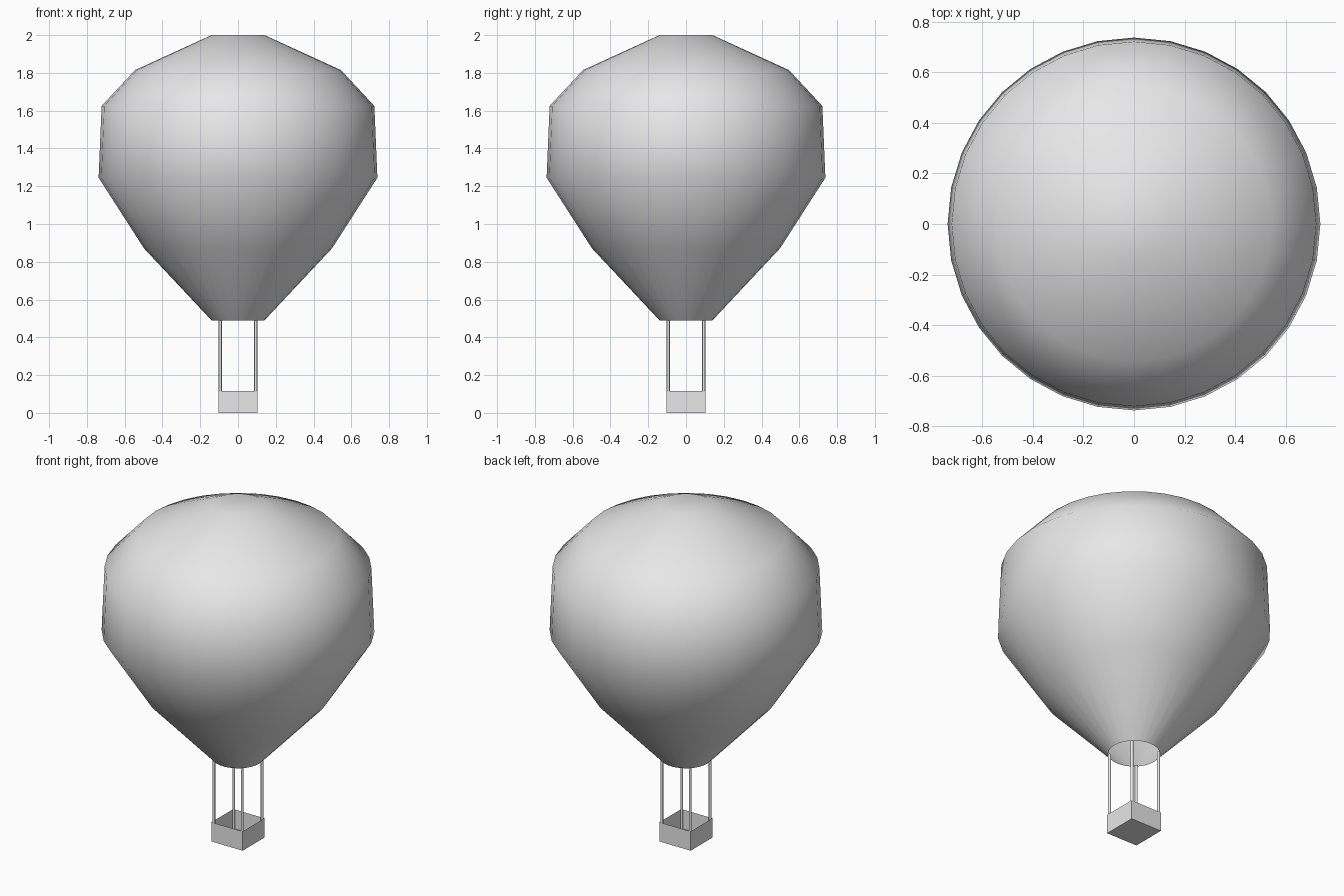
import bpy, bmesh, math

if "Cube" in bpy.data.objects:
    bpy.data.objects.remove(bpy.data.objects["Cube"])

grey = bpy.data.materials.new("light_grey")
grey.diffuse_color = (0.8, 0.8, 0.8, 1)
grey.use_nodes = True
grey.node_tree.nodes["Principled BSDF"].inputs["Base Color"].default_value = grey.diffuse_color


def make_object(name, bm, smooth=False):
    bmesh.ops.recalc_face_normals(bm, faces=bm.faces[:])
    mesh = bpy.data.meshes.new(name)
    for f in bm.faces:
        f.smooth = smooth
    bm.to_mesh(mesh)
    bm.free()
    mesh.materials.append(grey)
    obj = bpy.data.objects.new(name, mesh)
    bpy.context.collection.objects.link(obj)
    return obj


# Envelope: lathed profile (radius, height), open mouth, closed crown
SIDES = 32
profile = [(0.14, 0.49), (0.497, 0.87), (0.738, 1.245),
           (0.722, 1.625), (0.545, 1.815), (0.14, 2.0)]
bm = bmesh.new()
rings = [[bm.verts.new((r * math.cos(math.tau * i / SIDES),
                        r * math.sin(math.tau * i / SIDES), z))
          for i in range(SIDES)] for r, z in profile]
for low, high in zip(rings, rings[1:]):
    for i in range(SIDES):
        j = (i + 1) % SIDES
        bm.faces.new((low[i], low[j], high[j], high[i]))
bm.faces.new(rings[-1])
make_object("envelope", bm, smooth=True)

# Basket: thin-walled box without a lid
W, H = 0.206, 0.115
bm = bmesh.new()
bmesh.ops.create_cube(bm, size=1)
for v in bm.verts:
    v.co = (v.co.x * W, v.co.y * W, (v.co.z + 0.5) * H)
lid = [f for f in bm.faces if f.calc_center_median().z > H - 0.001]
bmesh.ops.delete(bm, geom=lid, context='FACES_ONLY')
make_object("basket", bm)

# Four poles from the basket floor to the mouth of the envelope
Z0, Z1 = 0.003, 0.492
for side_x, x in (("left", -0.094), ("right", 0.094)):
    for side_y, y in (("front", -0.094), ("back", 0.094)):
        bm = bmesh.new()
        bmesh.ops.create_cone(bm, cap_ends=True, segments=12, radius1=0.008,
                              radius2=0.008, depth=Z1 - Z0)
        bmesh.ops.translate(bm, verts=bm.verts[:], vec=(x, y, (Z0 + Z1) / 2))
        pole = make_object(f"pole_{side_y}_{side_x}", bm)
        for p in pole.data.polygons:
            p.use_smooth = abs(p.normal.z) < 0.5
